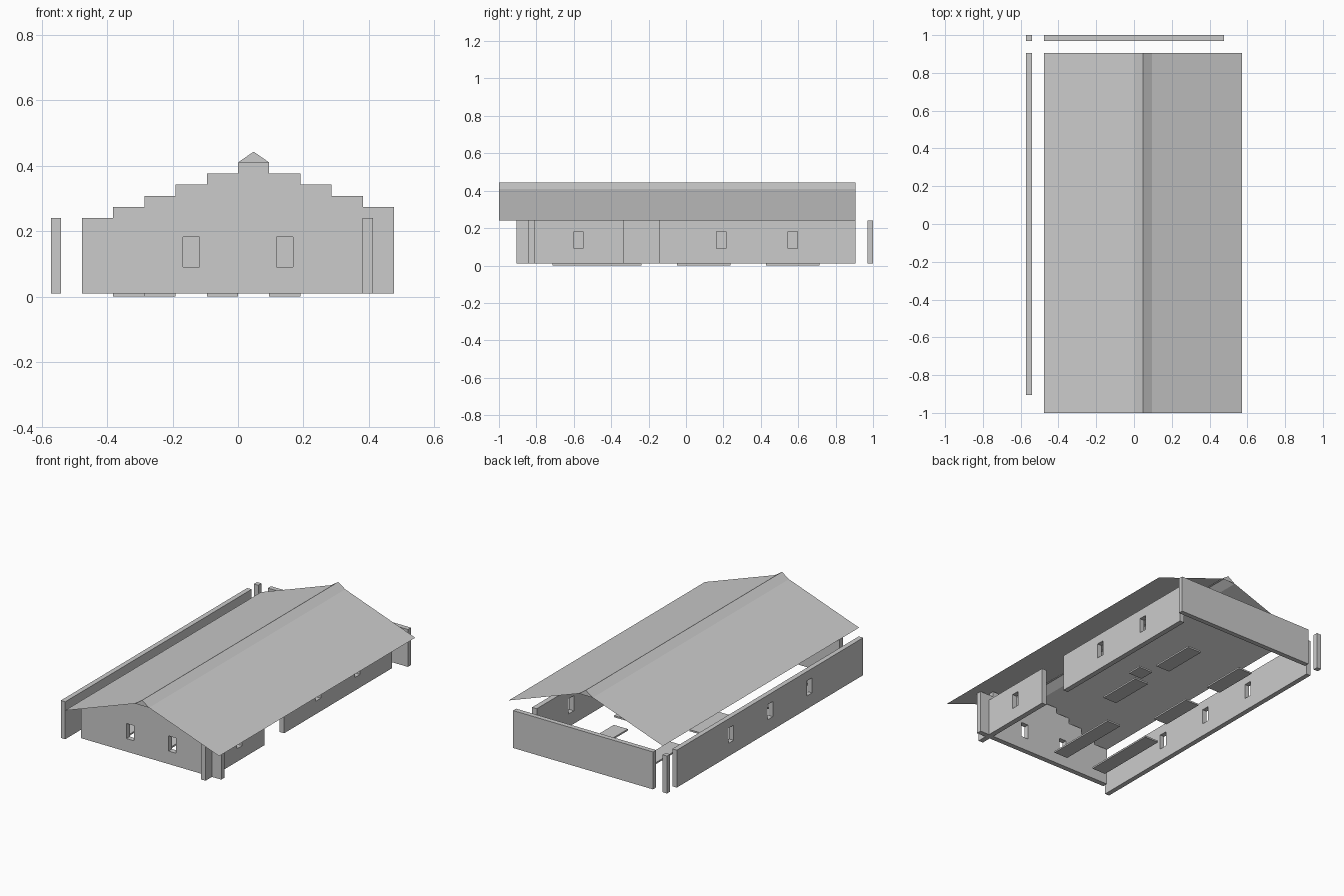
import bpy, bmesh

if "Cube" in bpy.data.objects:
    bpy.data.objects.remove(bpy.data.objects["Cube"])

T = 0.0953          # grid module of the plan
H0, H1 = 0.01, 0.24  # wall bottom and top


def make_object(name, bm):
    bmesh.ops.recalc_face_normals(bm, faces=bm.faces[:])
    me = bpy.data.meshes.new(name)
    bm.to_mesh(me)
    bm.free()
    ob = bpy.data.objects.new(name, me)
    bpy.context.collection.objects.link(ob)
    return ob


def add_box(bm, lo, hi):
    vs = bmesh.ops.create_cube(bm, size=1)["verts"]
    for v in vs:
        v.co = [(a + b) / 2 + c * (b - a) for a, b, c in zip(lo, hi, v.co)]


def box(name, lo, hi):
    bm = bmesh.new()
    add_box(bm, lo, hi)
    return make_object(name, bm)


def cut_windows(wall, axis, centres, face):
    """Cut window openings along the wall's long axis (0 = x, 1 = y)."""
    bm = bmesh.new()
    for c in centres:
        lo, hi = [0, 0, 0.09], [0, 0, 0.183]
        lo[axis], hi[axis] = c - 0.025, c + 0.025
        lo[1 - axis], hi[1 - axis] = face - 0.06, face + 0.06
        add_box(bm, lo, hi)
    cutter = make_object(wall.name + "_cutter", bm)
    cutter.hide_render = True
    mod = wall.modifiers.new("windows", "BOOLEAN")
    mod.object = cutter
    mod.solver = "EXACT"
    bpy.context.view_layer.objects.active = wall
    bpy.ops.object.modifier_apply(modifier=mod.name)
    bpy.data.objects.remove(cutter)


# Long side walls
left = box("left_wall", (-0.571, -0.905, H0), (-0.541, 0.905, H1))
cut_windows(left, 1, (-0.384, -0.003, 0.378), -0.556)
right_front = box("right_wall_front", (0.381, -0.905, H0), (0.413, -0.334, H1))
cut_windows(right_front, 1, (-0.575,), 0.397)
right_back = box("right_wall_back", (0.381, -0.142, H0), (0.413, 0.905, H1))
cut_windows(right_back, 1, (0.189, 0.57), 0.397)

# Back wall and corner post
box("back_wall", (-0.476, 0.97, H0), (0.476, 1.0, H1))
box("corner_post", (-0.571, 0.97, H0), (-0.541, 1.0, H1))

# Stepped front gable
profile = [(-5 * T, H0)]
for i in range(-5, 5):
    z = H1 + 0.034 * (5 - abs(i))
    profile += [(i * T, z), ((i + 1) * T, z)]
profile.append((5 * T, H0))
bm = bmesh.new()
f = bm.faces.new([bm.verts.new((x, -0.843, z)) for x, z in profile])
ext = bmesh.ops.extrude_face_region(bm, geom=[f])["geom"]
for v in ext:
    if isinstance(v, bmesh.types.BMVert):
        v.co.y = -0.811
gable = make_object("front_gable_wall", bm)
cut_windows(gable, 0, (-1.5 * T, 1.5 * T), -0.827)

# Thin roof sheet with steeper ridge and closed ridge ends
roof_line = [(-5 * T, H1), (0, 0.41), (T / 2, 0.443), (T, 0.41), (6 * T, H1)]
bm = bmesh.new()
ends = [[bm.verts.new((x, y, z)) for x, z in roof_line] for y in (-1.0, 0.905)]
for i in range(4):
    bm.faces.new((ends[0][i], ends[0][i + 1], ends[1][i + 1], ends[1][i]))
for e in ends:
    bm.faces.new(e[1:4])
make_object("roof", bm)

# Floor slabs: (first column, first row, rows)
slabs = [(1, 4.5, 3), (1, -0.5, 3), (-3, 4.5, 3), (-3, -0.5, 3),
         (-1, -7.5, 5), (-4, -7.5, 5)]
for n, (i, j, rows) in enumerate(slabs):
    box(f"floor_slab_{n + 1}", (i * T, j * T, 0), ((i + 1) * T, (j + rows) * T, 0.01))
box("raised_tile", (0.152, 0.25, 0.01), (0.247, 0.345, 0.02))
